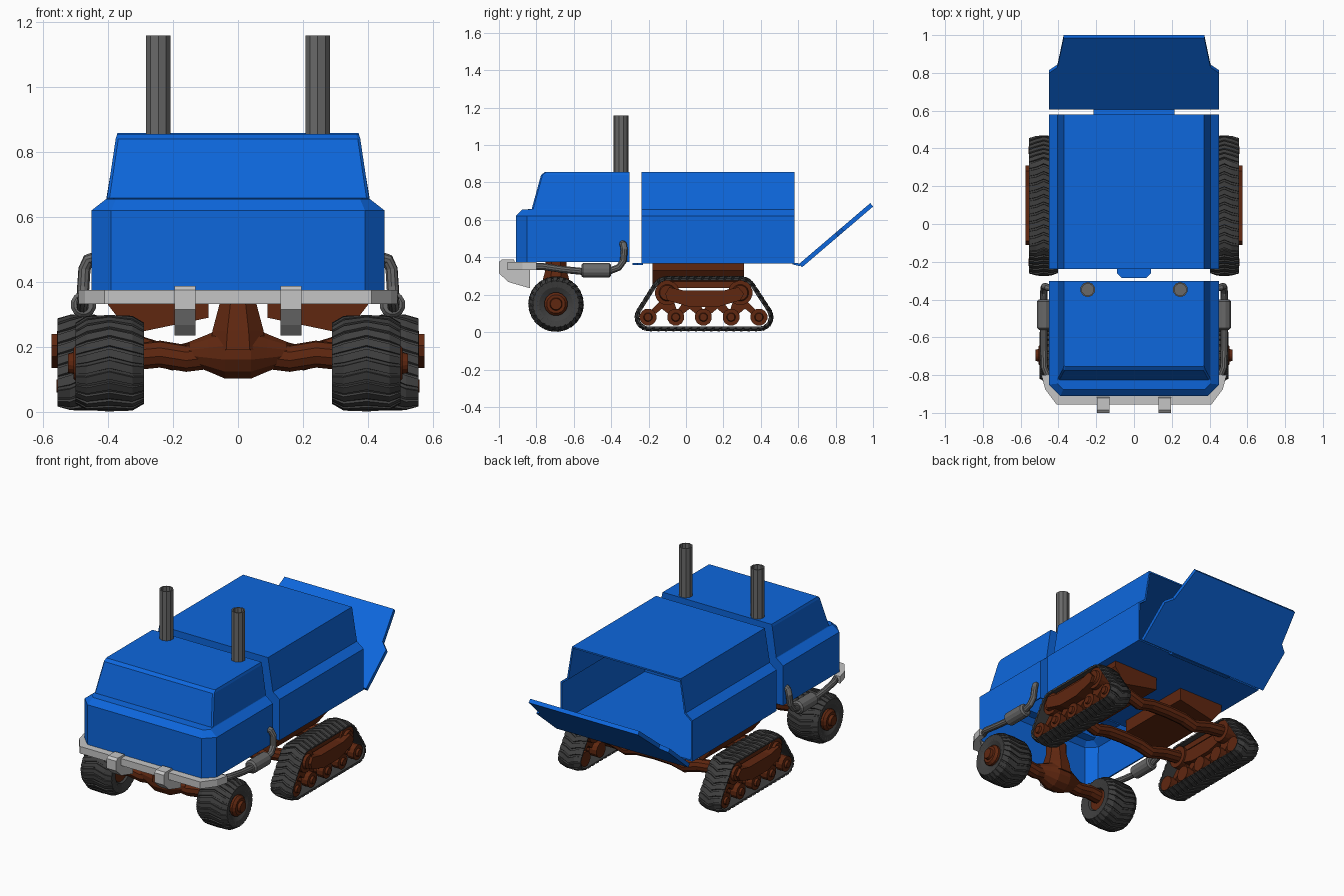
import bpy, bmesh, math
from mathutils import Matrix, Vector

if "Cube" in bpy.data.objects:
    bpy.data.objects.remove(bpy.data.objects["Cube"])

def material(name, rgb):
    m = bpy.data.materials.new(name)
    m.diffuse_color = (*rgb, 1)
    m.use_nodes = True
    m.node_tree.nodes["Principled BSDF"].inputs["Base Color"].default_value = m.diffuse_color
    return m

BLUE = material("body blue", (0.004, 0.135, 0.72))
RUST = material("rust brown", (0.115, 0.02, 0.005))
RUBBER = material("dark rubber", (0.05, 0.05, 0.05))
STEEL = material("exhaust grey", (0.14, 0.14, 0.14))
SILVER = material("bumper silver", (0.56, 0.56, 0.56))

def finish(bm, name, mat, mirror=False, shell=0):
    """Turn a bmesh in world space into an object, optionally mirrored or thickened."""
    bmesh.ops.recalc_face_normals(bm, faces=bm.faces[:])
    me = bpy.data.meshes.new(name)
    bm.to_mesh(me)
    bm.free()
    ob = bpy.data.objects.new(name, me)
    bpy.context.collection.objects.link(ob)
    me.materials.append(mat)
    if shell:
        s = ob.modifiers.new("shell", 'SOLIDIFY')
        s.thickness, s.offset = shell, -1
    if mirror:
        ob.modifiers.new("mirror", 'MIRROR').use_mirror_merge = False
    return ob

def loft(rings, name, mat, cap_start=True, cap_end=True, wrap=False, **kw):
    bm = bmesh.new()
    vs = [[bm.verts.new(p) for p in r] for r in rings]
    n = len(vs[0])
    pairs = list(zip(vs, vs[1:])) + ([(vs[-1], vs[0])] if wrap else [])
    for a, b in pairs:
        for i in range(n):
            bm.faces.new((a[i], a[(i + 1) % n], b[(i + 1) % n], b[i]))
    if not wrap:
        if cap_start:
            bm.faces.new(vs[0])
        if cap_end:
            bm.faces.new(vs[-1])
    return finish(bm, name, mat, **kw)

def prism(pts, axis, lo, hi, name, mat, **kw):
    """Extrude a 2D outline along x (outline y,z), y (x,z) or z (x,y)."""
    put = {'x': lambda p, d: (d, p[0], p[1]), 'y': lambda p, d: (p[0], d, p[1]),
           'z': lambda p, d: (p[0], p[1], d)}[axis]
    return loft([[put(p, d) for p in pts] for d in (lo, hi)], name, mat, **kw)

def lathe(profile, axis, center, name, mat, sides=16, **kw):
    """Stack of (distance, radius) circles along an axis through center."""
    rings = []
    for d, r in profile:
        ring = []
        for i in range(sides):
            a = math.tau * (i + 0.5) / sides
            u, v = r * math.cos(a), r * math.sin(a)
            ring.append(Vector(center) + Vector((d, u, v) if axis == 'x' else
                        (u, d, v) if axis == 'y' else (u, v, d)))
        rings.append(ring)
    return loft(rings, name, mat, **kw)

def tube(pts, r, name, mat, sides=10, **kw):
    """Round tube along a polyline."""
    pts = [Vector(p) for p in pts]
    rings, side = [], None
    for i, p in enumerate(pts):
        t = (pts[min(i + 1, len(pts) - 1)] - pts[max(i - 1, 0)]).normalized()
        side = t.orthogonal() if side is None else side - t * side.dot(t)
        side.normalize()
        up = t.cross(side)
        rings.append([p + r * (math.cos(math.tau * k / sides) * side +
                      math.sin(math.tau * k / sides) * up) for k in range(sides)])
    return loft(rings, name, mat, **kw)

def tread(circles, profile, lugs, name):
    """Saw-toothed chevron belt around the hull of (y, z, r) circles.
    profile: closed loop of (x, offset, tooth depth, skew in lugs)."""
    pts = []
    for i in range(240):
        a = math.tau * i / 240
        d = Vector((math.cos(a), math.sin(a)))
        y, z, r = max(circles, key=lambda c: c[0] * d.x + c[1] * d.y + c[2])
        pts.append(Vector((y, z)) + r * d)
    lens = [(pts[(i + 1) % 240] - pts[i]).length for i in range(240)]
    total = sum(lens)

    def at(s):
        s %= total
        for i, l in enumerate(lens):
            if s <= l:
                return pts[i].lerp(pts[(i + 1) % 240], s / max(l, 1e-9))
            s -= l
        return pts[0]
    phases = ((0, 1), (0.68, 0.75), (0.72, -1), (0.97, -1))
    rings = []
    for k in range(lugs):
        for ph, tooth in phases:
            ring = []
            for x, off, depth, skew in profile:
                s = (k + ph + skew) * total / lugs
                t = (at(s + 0.008) - at(s - 0.008)).normalized()
                p = at(s) + Vector((t.y, -t.x)) * (off + tooth * depth)
                ring.append((x, p.x, p.y))
            rings.append(ring)
    return loft(rings, name, RUBBER, wrap=True, mirror=True)

# Cab: lofted shell, open underneath
def cab_ring(z, w, yf, c):
    half = [(w, -0.303), (w, yf + c), (w - c, yf)]
    return [(x, y, z) for x, y in half] + [(-x, y, z) for x, y in reversed(half)]
loft([cab_ring(*a) for a in ((0.375, 0.45, -0.91, 0.06), (0.62, 0.45, -0.91, 0.06),
     (0.655, 0.405, -0.875, 0.03), (0.658, 0.403, -0.825, 0.008),
     (0.84, 0.376, -0.775, 0.008), (0.855, 0.371, -0.755, 0.008))],
     "cab", BLUE, cap_start=False, shell=0.01)

# Cargo box: same section, open at the back
half = [(0.45, 0.367), (0.45, 0.62), (0.405, 0.655), (0.371, 0.857)]
section = half + [(-x, z) for x, z in reversed(half)]
prism(section, 'y', -0.238, 0.58, "cargo_box", BLUE, cap_end=False, shell=0.012)

# Lowered tailgate, its hinge strip and the hitch tongue
ang = math.radians(40.5)
u, n = Vector((0, math.cos(ang), math.sin(ang))), Vector((0, math.sin(ang), -math.cos(ang)))
gate = [(0.45, 0), (0.45, 0.255), (0.405, 0.295), (0.372, 0.5)]
gate += [(-x, t) for x, t in reversed(gate)]
base = Vector((0, 0.605, 0.365))
loft([[base + Vector((x, 0, 0)) + u * t + n * d for x, t in gate] for d in (0, 0.024)],
     "tailgate", BLUE)
prism([(0.57, 0.362), (0.61, 0.352), (0.615, 0.366), (0.57, 0.372)], 'x', -0.215, 0.215,
      "tailgate_hinge", BLUE)
prism([(0.09, -0.23), (0.09, -0.26), (0.065, -0.285), (-0.065, -0.285), (-0.09, -0.26),
       (-0.09, -0.23)], 'z', 0.36, 0.37, "hitch_tongue", BLUE)

# Smoke stacks with hollow tops
lathe([(0.80, 0.04), (1.158, 0.04), (1.158, 0.032), (1.10, 0.032)], 'z', (0.245, -0.347, 0),
      "smoke_stack", STEEL, sides=10, mirror=True)

# Side exhausts: pipe and muffler
tube([(0.455, -0.81, 0.35), (0.475, -0.76, 0.35), (0.478, -0.66, 0.335), (0.478, -0.56, 0.325),
      (0.478, -0.40, 0.33), (0.478, -0.36, 0.345), (0.476, -0.335, 0.38),
      (0.472, -0.33, 0.44), (0.46, -0.335, 0.468), (0.435, -0.34, 0.475)],
     0.019, "exhaust_pipe", STEEL, mirror=True)
lathe([(-0.56, 0.03), (-0.55, 0.04), (-0.41, 0.04), (-0.40, 0.03)], 'y', (0.475, 0, 0.33),
      "muffler", STEEL, sides=12, mirror=True)

# Front bumper and its two uprights
prism([(0, -0.955), (0.41, -0.955), (0.47, -0.875), (0.49, -0.80), (0.45, -0.80),
       (0.445, -0.85), (0.385, -0.905), (0, -0.905)], 'z', 0.332, 0.375, "bumper", SILVER,
      mirror=True)
prism([(-1, 0.375), (-0.985, 0.388), (-0.92, 0.388), (-0.91, 0.36), (-0.835, 0.35),
       (-0.835, 0.235), (-0.95, 0.268), (-1, 0.315)], 'x', 0.13, 0.195, "bumper_upright",
      SILVER, mirror=True)

# Front wheels
tread([(-0.695, 0.15, 0.145)],
      [(0.30, -0.075, 0, 0.4), (0.289, -0.022, 0.002, 0.4), (0.325, -0.003, 0.004, 0.25),
       (0.395, 0, 0.004, -0.25), (0.465, -0.003, 0.004, 0.25), (0.499, -0.022, 0.002, 0.4),
       (0.492, -0.055, 0, 0.4), (0.475, -0.085, 0, 0.4), (0.32, -0.085, 0, 0.4)],
      26, "front_tyre")
lathe([(0.31, 0.063), (0.49, 0.063), (0.505, 0.05), (0.505, 0.034), (0.522, 0.03)], 'x',
      (0, -0.695, 0.15), "front_hub", RUST, mirror=True)

# Front axle, differential and mounting neck
tube([(0.04, -0.695, 0.18), (0.16, -0.695, 0.165), (0.24, -0.695, 0.178), (0.32, -0.695, 0.17)],
     0.042, "front_axle", RUST, mirror=True)
lathe([(-0.15, 0.035), (-0.09, 0.06), (-0.04, 0.082), (0.04, 0.082), (0.09, 0.06), (0.15, 0.035)],
      'x', (0, -0.695, 0.182), "differential", RUST, sides=12)
lathe([(0.19, 0.095), (0.25, 0.085), (0.33, 0.062), (0.39, 0.062)], 'z', (0, -0.695, 0),
      "axle_neck", RUST, sides=8)

# Rear underbody blocks and track axles
prism([(0.09, 0.368), (0.40, 0.368), (0.40, 0.33), (0.33, 0.24), (0.09, 0.29)], 'y', -0.18, 0.31,
      "underbody_block", RUST, mirror=True)
for y in (-0.10, 0.29):
    tube([(0, y, 0.19), (0.12, y, 0.185), (0.20, y, 0.165), (0.30, y, 0.195), (0.42, y, 0.21)],
         0.038, "track_axle", RUST, mirror=True)

# Track belts
tread([(-0.20, 0.08, 0.068), (0.393, 0.08, 0.068), (-0.10, 0.21, 0.083), (0.29, 0.21, 0.083)],
      [(0.402, -0.01, 0.003, 0.35), (0.44, 0.001, 0.005, 0.15), (0.478, 0.003, 0.005, -0.25),
       (0.516, 0.001, 0.005, 0.15), (0.555, -0.008, 0.003, 0.35),
       (0.552, -0.017, 0, 0.35), (0.478, -0.014, 0, -0.25), (0.404, -0.017, 0, 0.35)],
      44, "track_belt")

# Sprockets, road wheels and the legs that carry them
for y in (-0.10, 0.29):
    lathe([(0.41, 0.066), (0.54, 0.066), (0.54, 0.045), (0.556, 0.04)], 'x', (0, y, 0.21),
          "track_sprocket", RUST, mirror=True)
rollers = [-0.203, -0.055, 0.093, 0.241, 0.39]
for y in rollers:
    lathe([(0.41, 0.046), (0.46, 0.046), (0.465, 0.03), (0.495, 0.03), (0.50, 0.046),
           (0.545, 0.046), (0.545, 0.024), (0.558, 0.02)], 'x', (0, y, 0.08),
          "road_wheel", RUST, sides=12, mirror=True)
for a, b in zip(rollers, rollers[1:]):
    m = (a + b) / 2
    pivot = 0.095 + (m - 0.095) * 0.85
    prism([(a, 0.065), (a - 0.015, 0.085), (pivot - 0.025, 0.185), (pivot + 0.025, 0.185),
           (b + 0.015, 0.085), (b, 0.065), (m, 0.125)], 'x', 0.445, 0.515, "wheel_rocker",
          RUST, mirror=True)

# Track frame beam and outer cover plate
beam = [(-0.10, 0.17), (0.02, 0.135), (0.17, 0.135), (0.29, 0.17), (0.31, 0.205), (0.28, 0.24),
        (0.20, 0.222), (-0.01, 0.222), (-0.09, 0.24), (-0.11, 0.205)]
prism(beam, 'x', 0.42, 0.562, "track_beam", RUST, mirror=True)
prism(beam, 'x', 0.56, 0.574, "track_cover_plate", RUST, mirror=True)
prism([(-0.12, 0.235), (0.31, 0.235), (0.29, 0.27), (-0.10, 0.27)], 'x', 0.43, 0.53,
      "track_top_guide", RUST, mirror=True)
